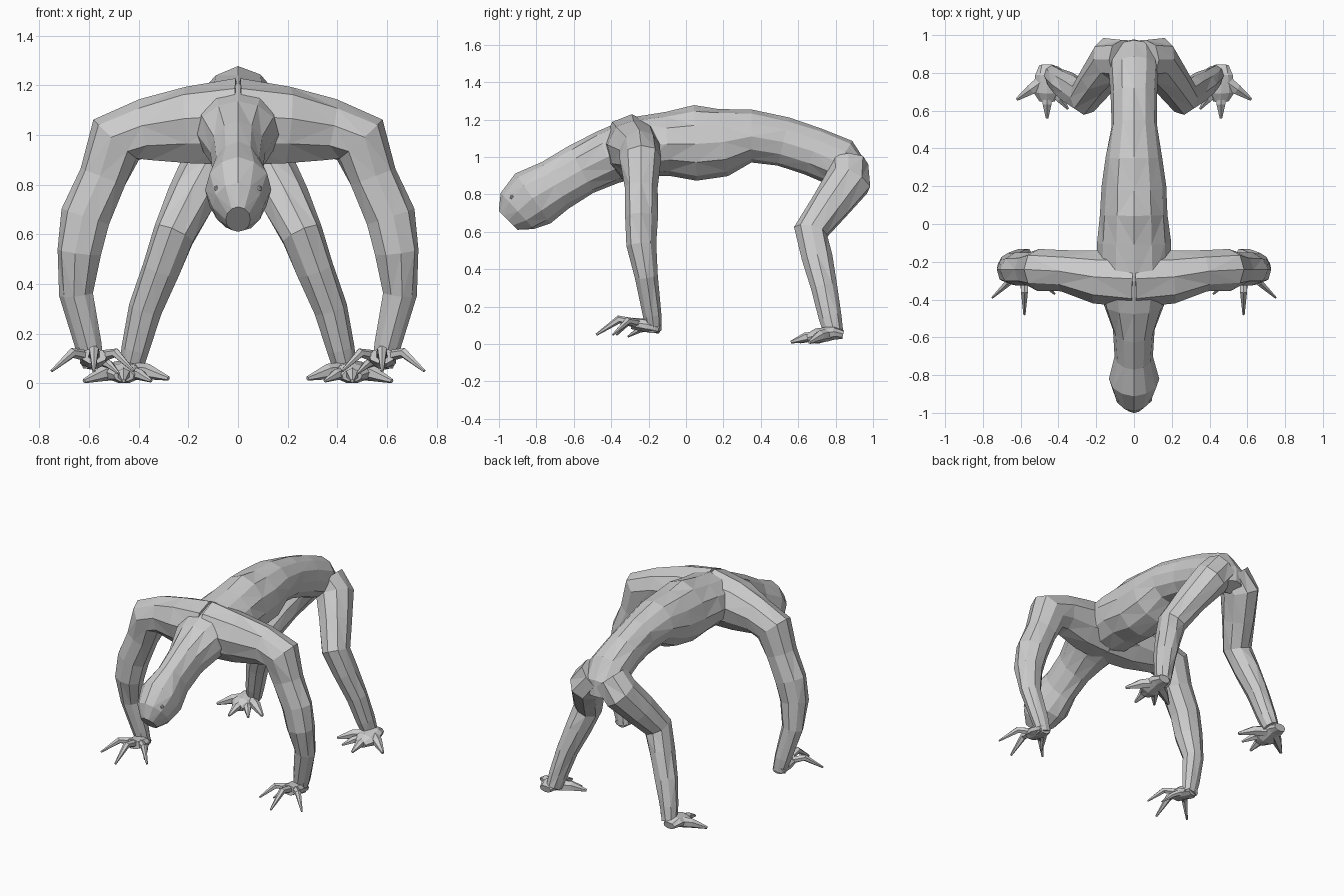
import bpy
import bmesh
import math
import random
from mathutils import Vector

random.seed(4)
default_cube = bpy.data.objects.get("Cube")
if default_cube:
    bpy.data.objects.remove(default_cube)

skin = bpy.data.materials.new("pale grey skin")
skin.use_nodes = True
grey = (.6, .6, .6, 1)
skin.diffuse_color = grey
skin.node_tree.nodes["Principled BSDF"].inputs["Base Color"].default_value = grey


def finish(name, bm, mirrored):
    """Turn the bmesh into a flat shaded object, mirrored across x if wanted."""
    bmesh.ops.recalc_face_normals(bm, faces=bm.faces)
    mesh = bpy.data.meshes.new(name)
    bm.to_mesh(mesh)
    bm.free()
    mesh.materials.append(skin)
    obj = bpy.data.objects.new(name, mesh)
    bpy.context.collection.objects.link(obj)
    if mirrored:
        obj.modifiers.new("other side", "MIRROR")


def loft(name, centres, widths, depths, side, sides, mirrored=True, rough=.04):
    """Faceted tube through the centres; widths run along side, depths across it."""
    bm = bmesh.new()
    rings = []
    last = len(centres) - 1
    for i, centre in enumerate(centres):
        tangent = (centres[min(i + 1, last)] - centres[max(i - 1, 0)]).normalized()
        across = (side - tangent * side.dot(tangent)).normalized()
        upright = tangent.cross(across)
        ring = []
        for k in range(sides):
            angle = math.tau * k / sides + math.pi / 2
            offset = across * math.cos(angle) * widths[i] + upright * math.sin(angle) * depths[i]
            swell = random.uniform(1 - rough, 1 + rough * 2)
            ring.append(bm.verts.new(centre + offset * swell))
        rings.append(ring)
    for lower, upper in zip(rings, rings[1:]):
        for k in range(sides):
            n = (k + 1) % sides
            bm.faces.new((lower[k], lower[n], upper[n], upper[k]))
    bm.faces.new(rings[0])
    bm.faces.new(rings[-1])
    bmesh.ops.triangulate(bm, faces=bm.faces, quad_method="SHORT_EDGE")
    finish(name, bm, mirrored)


def limb(name, stations, side, depth=1, sides=9):
    """Mirrored tube from stations of x, y, z and radius."""
    centres = [Vector(station[:3]) for station in stations]
    widths = [station[3] for station in stations]
    depths = [width * depth for width in widths]
    loft(name, centres, widths, depths, side, sides)


def digit(name, root, tip, size, lift):
    """Thin claw that arches up at the knuckle and tapers to its tip."""
    root, tip = Vector(root), Vector(tip)
    knuckle = root.lerp(tip, .45)
    knuckle.z += lift
    sizes = [size, size * .85, size * .25]
    side = (tip - root).cross(Vector((0, 0, 1)))
    loft(name, [root, knuckle, tip], sizes, sizes, side, 6)


along_x = Vector((1, 0, 0))
along_y = Vector((0, 1, 0))

# Head, neck, ribcage, waist and rump in one skin: y, z, half width, half depth
spine = [
    (-.95, .66, .05, .07),
    (-.9, .71, .1, .13),
    (-.82, .78, .13, .16),
    (-.7, .85, .1, .14),
    (-.56, .93, .11, .14),
    (-.42, 1, .16, .15),
    (-.27, 1.05, .19, .16),
    (-.1, 1.07, .19, .17),
    (.05, 1.07, .18, .2),
    (.2, 1.08, .17, .18),
    (.35, 1.11, .15, .14),
    (.52, 1.08, .12, .13),
    (.68, 1.03, .12, .13),
    (.82, .97, .13, .13),
    (.9, .9, .12, .09),
    (.93, .83, .07, .05),
]
centres = [Vector((0, y, z)) for y, z, width, depth in spine]
widths = [station[2] for station in spine]
depths = [station[3] for station in spine]
loft("head_and_torso", centres, widths, depths, along_x, 12, mirrored=False, rough=.02)

# Shoulders, elbows and forearms
limb("arms", [
    (0, -.29, 1.05, .16),
    (.2, -.28, 1.04, .14),
    (.37, -.25, 1.02, .11),
    (.49, -.24, .98, .11),
    (.54, -.24, .83, .09),
    (.61, -.24, .67, .09),
    (.64, -.24, .53, .08),
    (.65, -.21, .36, .06),
    (.6, -.18, .16, .05),
    (.58, -.17, .07, .04),
], along_y, depth=1.1)

# Hands with spread claws
limb("palms", [
    (.59, -.14, .08, .04),
    (.58, -.21, .1, .06),
    (.58, -.29, .11, .05),
], along_x, depth=.6)
digit("outer_fingers", (.6, -.25, .11), (.75, -.39, .05), size=.023, lift=.04)
digit("middle_fingers", (.58, -.26, .11), (.58, -.48, .05), size=.025, lift=.05)
digit("inner_fingers", (.55, -.25, .11), (.42, -.37, .05), size=.023, lift=.04)
digit("thumbs", (.55, -.2, .09), (.48, -.31, .04), size=.02, lift=.01)

# Thighs, knees and shins
limb("legs", [
    (.05, .87, .95, .11),
    (.12, .87, .87, .12),
    (.19, .77, .74, .1),
    (.26, .67, .6, .09),
    (.31, .7, .46, .08),
    (.37, .74, .3, .07),
    (.41, .77, .14, .06),
    (.43, .79, .06, .05),
], along_y, depth=.95)

# Feet with splayed toes
limb("feet", [
    (.46, .84, .05, .04),
    (.46, .79, .06, .06),
    (.46, .7, .04, .07),
    (.46, .65, .03, .04),
], along_x, depth=.6)
digit("outer_toes", (.48, .76, .05), (.62, .66, .01), size=.036, lift=.01)
digit("middle_toes", (.46, .7, .04), (.46, .56, .01), size=.03, lift=.01)
digit("inner_toes", (.43, .75, .05), (.28, .66, .02), size=.036, lift=.01)
digit("small_toes", (.43, .71, .04), (.35, .61, .01), size=.027, lift=.01)

# Tiny eyes
bm = bmesh.new()
bmesh.ops.create_icosphere(bm, subdivisions=1, radius=.013)
bmesh.ops.translate(bm, verts=bm.verts, vec=(.085, -.93, .785))
finish("eyes", bm, mirrored=True)
